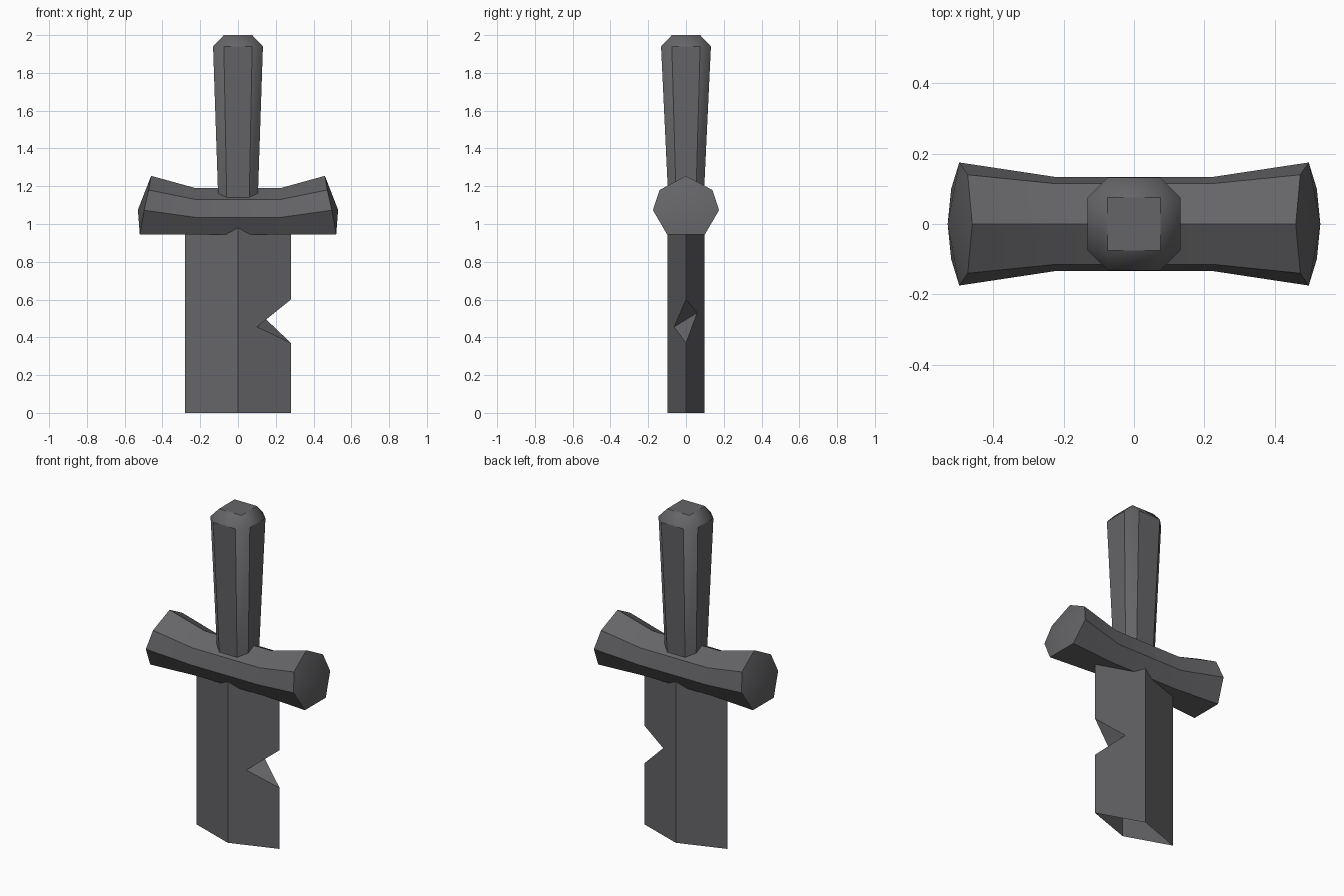
import bpy, bmesh, math

cube = bpy.data.objects.get("Cube")
if cube:
    bpy.data.objects.remove(cube, do_unlink=True)

# Single dark metal colour
metal = bpy.data.materials.new("dark_grey")
metal.use_nodes = True
COLOUR = (0.13, 0.13, 0.138, 1)
metal.diffuse_color = COLOUR
metal.node_tree.nodes["Principled BSDF"].inputs["Base Color"].default_value = COLOUR


def finish(name, bm, angle=None, closed=True):
    """Turn a bmesh into a named object, smoothing only below the angle."""
    bmesh.ops.remove_doubles(bm, verts=bm.verts, dist=0.0005)
    if closed:
        bmesh.ops.recalc_face_normals(bm, faces=bm.faces)
    mesh = bpy.data.meshes.new(name)
    bm.to_mesh(mesh)
    bm.free()
    mesh.materials.append(metal)
    obj = bpy.data.objects.new(name, mesh)
    bpy.context.collection.objects.link(obj)
    if angle:
        bpy.ops.object.select_all(action='DESELECT')
        obj.select_set(True)
        bpy.context.view_layer.objects.active = obj
        bpy.ops.object.shade_smooth_by_angle(angle=math.radians(angle))
    return obj


def add_face(bm, points):
    return bm.faces.new([bm.verts.new(p) for p in points])


def bridge(bm, a, b):
    for i in range(len(a)):
        j = (i + 1) % len(a)
        bm.faces.new((a[i], a[j], b[j], b[i]))


# Blade: open diamond tube with a chip cut from one edge
W, D, TOP = 0.28, 0.098, 1.08
chip_low, chip_high = (W, 0, 0.37), (W, 0, 0.6)
chip_front, chip_back = (0.10, -0.063, 0.455), (0.112, 0.059, 0.53)
bm = bmesh.new()
for side, chip in ((-1, chip_front), (1, chip_back)):
    y = side * D
    plain = [(-W, 0, 0), (0, y, 0), (0, y, TOP), (-W, 0, TOP)]
    lower = [(0, y, 0), (W, 0, 0), chip_low, chip]
    upper = [chip, chip_high, (W, 0, TOP), (0, y, TOP)]
    middle = [(0, y, 0), chip, (0, y, TOP)]
    for points in (plain, lower, upper, middle):
        add_face(bm, points if side < 0 else points[::-1])
add_face(bm, (chip_high, chip_front, chip_back))
add_face(bm, (chip_low, chip_back, chip_front))
finish("blade", bm, closed=False)

# Guard: seven-sided bar, flared and lifted at both ends, with domed caps
end_half = [(0.46, 0, 1.255), (0.473, 0.14, 1.18), (0.497, 0.175, 1.073), (0.52, 0.10, 0.945)]
mid_half = [(0.225, 0, 1.19), (0.225, 0.115, 1.13), (0.225, 0.134, 1.035), (0.225, 0.076, 0.945)]


def ring(bm, half, sign):
    points = half + [(x, -y, z) for x, y, z in half[:0:-1]]
    return [bm.verts.new((sign * x, y, z)) for x, y, z in points]


bm = bmesh.new()
loops = [ring(bm, half, s) for half, s in
         ((end_half, -1), (mid_half, -1), (mid_half, 1), (end_half, 1))]
for a, b in zip(loops, loops[1:]):
    bridge(bm, a, b)
for loop, sign in ((loops[0], -1), (loops[-1], 1)):
    centre = bm.verts.new((sign * 0.53, 0, 1.075))
    for i in range(len(loop)):
        bm.faces.new((loop[i], loop[(i + 1) % len(loop)], centre))
finish("guard", bm, 30)


# Grip: tapered bar with chamfered corners and a chamfered top
def octagon(bm, x, y, inner_x, inner_y, z):
    quarter = [(x, inner_y), (inner_x, y)]
    points = quarter + [(-a, b) for a, b in quarter[::-1]]
    points += [(-a, -b) for a, b in points]
    return [bm.verts.new((a, b, z)) for a, b in points]


bm = bmesh.new()
low = octagon(bm, 0.102, 0.09, 0.058, 0.05, 1.05)
high = octagon(bm, 0.132, 0.132, 0.075, 0.075, 1.94)
crown = octagon(bm, 0.075, 0.075, 0.075, 0.075, 2.0)
bridge(bm, low, high)
bridge(bm, high, crown)
bm.faces.new(low)
bm.faces.new(crown)
finish("grip", bm, 40)
